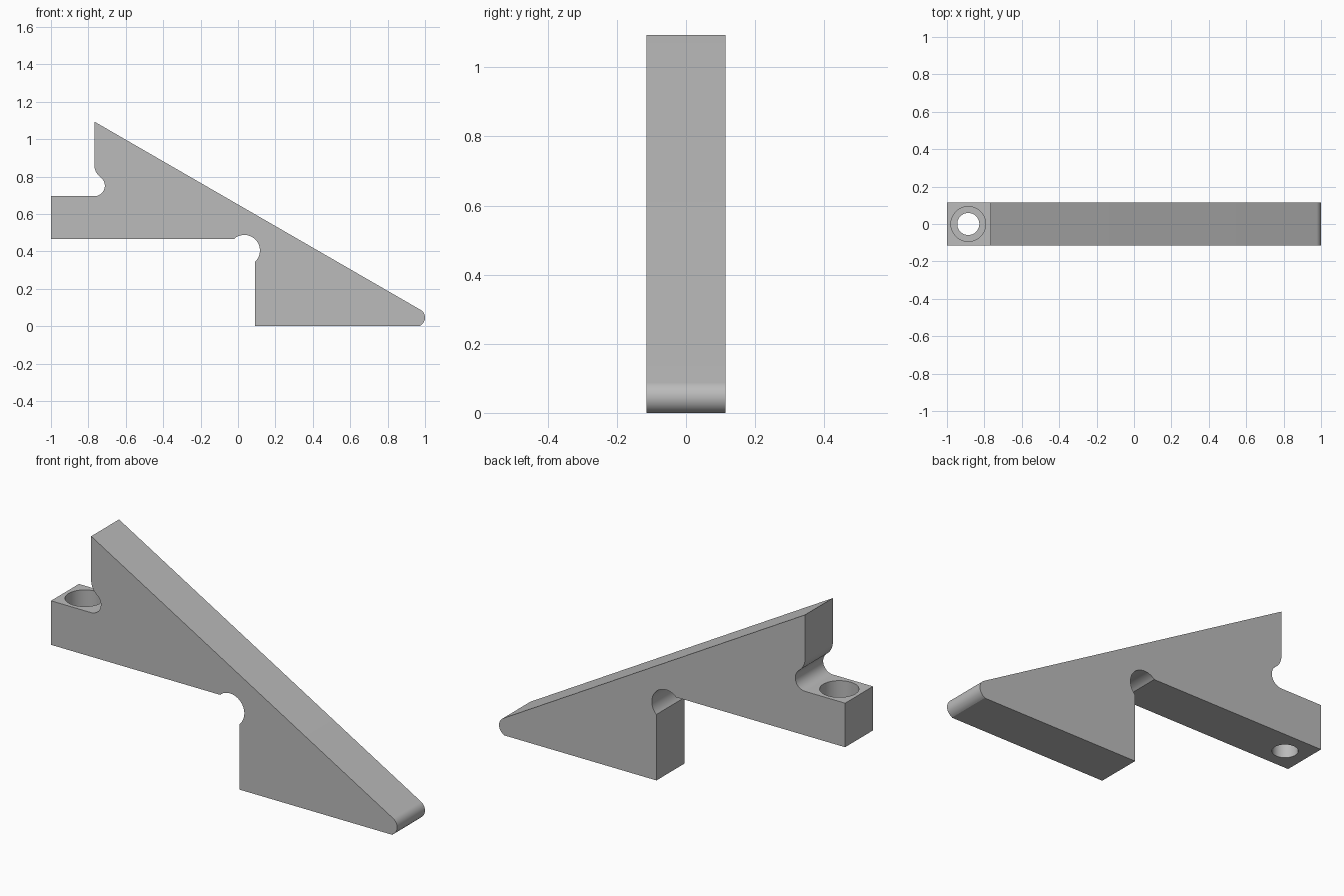
import bpy, bmesh
from math import cos, sin, radians, sqrt, atan2, degrees

cube = bpy.data.objects.get("Cube")
if cube:
    bpy.data.objects.remove(cube, do_unlink=True)

HALF = 0.115            # half the thickness of the plate
SHELF, UNDER = 0.695, 0.465   # top and underside of the mounting arm


def arc(cx, cz, r, start, end, n=16):
    """Points along an arc in the xz plane, angles in degrees."""
    angles = [radians(start + (end - start) * i / n) for i in range(n + 1)]
    return [(cx + r * cos(a), cz + r * sin(a)) for a in angles]


def link(name, bm):
    bmesh.ops.recalc_face_normals(bm, faces=bm.faces[:])
    mesh = bpy.data.meshes.new(name)
    bm.to_mesh(mesh)
    bm.free()
    obj = bpy.data.objects.new(name, mesh)
    bpy.context.collection.objects.link(obj)
    return obj


def cylinder(name, x, r, z0, z1):
    bm = bmesh.new()
    bmesh.ops.create_cone(bm, cap_ends=True, segments=64, radius1=r,
                          radius2=r, depth=z1 - z0)
    bmesh.ops.translate(bm, verts=bm.verts[:], vec=(x, 0, (z0 + z1) / 2))
    obj = link(name, bm)
    obj.hide_render = True
    obj.hide_set(True)
    return obj


# Upper relief: round notch flowing into a tangent fillet
wall, r1, r2 = -0.768, 0.056, 0.084
notch_z = SHELF + r1
rise = sqrt((r1 + r2) ** 2 - r2 ** 2)
meet = degrees(atan2(rise, r2))

profile = [(-1, UNDER), (-1, SHELF)]
profile += arc(wall, notch_z, r1, -90, meet)
profile += arc(wall + r2, notch_z + rise, r2, 180 + meet, 180)[1:]
profile += [(wall, 1.094)]
# Rounded tip, foot, and inner corner relief
profile += arc(0.952, 0.046, 0.048, 60, -68)
profile += [(0.972, 0), (0.09, 0)]
profile += arc(0.034, 0.405, 0.083, -47, 133, 28)
profile[-1] = (profile[-1][0], UNDER)

# Extruded wedge body
bm = bmesh.new()
face = bm.faces.new([bm.verts.new((x, -HALF, z)) for x, z in profile])
ext = bmesh.ops.extrude_face_region(bm, geom=[face])
moved = [v for v in ext["geom"] if isinstance(v, bmesh.types.BMVert)]
bmesh.ops.translate(bm, verts=moved, vec=(0, 2 * HALF, 0))
body = link("wedge_bracket", bm)

# Single grey material
grey = bpy.data.materials.new("plain_grey")
grey.use_nodes = True
colour = (0.5, 0.5, 0.5, 1)
grey.diffuse_color = colour
grey.node_tree.nodes["Principled BSDF"].inputs["Base Color"].default_value = colour
body.data.materials.append(grey)

# Counterbored screw hole through the arm
for cutter in (cylinder("screw_hole_cutter", -0.886, 0.059, 0.3, 0.8),
               cylinder("counterbore_cutter", -0.886, 0.093, 0.575, 0.8)):
    cutter.data.materials.append(grey)
    mod = body.modifiers.new(cutter.name, "BOOLEAN")
    mod.operation = "DIFFERENCE"
    mod.solver = "EXACT"
    mod.object = cutter

# Apply the cuts and smooth the curved walls
bpy.ops.object.select_all(action="DESELECT")
bpy.context.view_layer.objects.active = body
body.select_set(True)
for mod in list(body.modifiers):
    bpy.ops.object.modifier_apply(modifier=mod.name)
for name in ("screw_hole_cutter", "counterbore_cutter"):
    bpy.data.objects.remove(bpy.data.objects[name], do_unlink=True)
bpy.ops.object.shade_smooth_by_angle(angle=radians(25))
